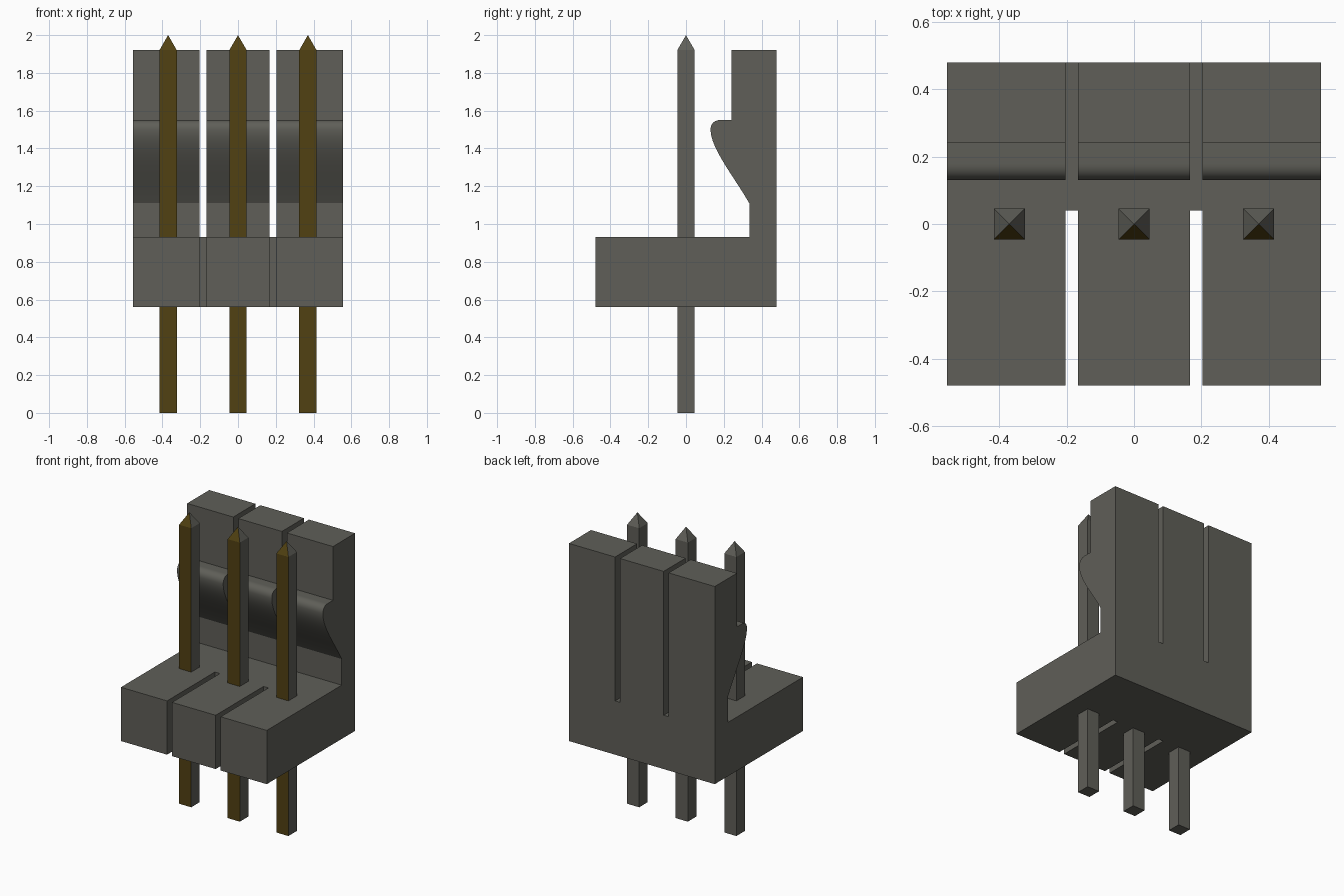
import bpy, bmesh, math
from mathutils import Vector

if "Cube" in bpy.data.objects:
    bpy.data.objects.remove(bpy.data.objects["Cube"])

def material(name, rgb):
    m = bpy.data.materials.new(name)
    m.diffuse_color = (*rgb, 1)
    m.use_nodes = True
    m.node_tree.nodes["Principled BSDF"].inputs["Base Color"].default_value = m.diffuse_color
    return m

grey = material("warm_grey", (0.115, 0.114, 0.098))
bronze = material("dark_bronze", (0.083, 0.053, 0.006))

def make_object(name, bm, mats):
    bmesh.ops.recalc_face_normals(bm, faces=bm.faces)
    me = bpy.data.meshes.new(name)
    bm.to_mesh(me)
    bm.free()
    for m in mats:
        me.materials.append(m)
    ob = bpy.data.objects.new(name, me)
    bpy.context.collection.objects.link(ob)
    return ob

def bezier(p0, p1, p2, p3, n):
    out = []
    for i in range(n + 1):
        t = i / n
        s = 1 - t
        out.append(tuple(s**3*a + 3*s*s*t*b + 3*s*t*t*c + t**3*d
                         for a, b, c, d in zip(p0, p1, p2, p3)))
    return out

def box(bm, lo, hi):
    ret = bmesh.ops.create_cube(bm, size=1)
    for v in ret["verts"]:
        v.co = Vector([(a + b) / 2 + c * (b - a) for a, b, c in zip(lo, hi, v.co)])
    return ret["verts"]

PITCH, HALF_W = 0.37, 0.555

# Housing: L-shaped side profile with a latch hook, extruded along x
ramp = bezier((0.335, 1.11), (0.255, 1.25), (0.13, 1.4), (0.13, 1.5), 16)
nose = bezier((0.13, 1.5), (0.13, 1.53), (0.15, 1.55), (0.18, 1.55), 10)
profile = [(-0.48, 0.56), (-0.48, 0.93), (0.335, 0.93)] + ramp + nose[1:] + [
    (0.24, 1.55), (0.24, 1.92), (0.48, 1.92), (0.48, 0.56)]
bm = bmesh.new()
face = bm.faces.new([bm.verts.new((-HALF_W, y, z)) for y, z in profile])
ext = bmesh.ops.extrude_face_region(bm, geom=[face])
bmesh.ops.translate(bm, vec=(2 * HALF_W, 0, 0),
                    verts=[g for g in ext["geom"] if isinstance(g, bmesh.types.BMVert)])
housing = make_object("housing", bm, [grey])

# Slots between the positions: through the base front and through the back wall
bm = bmesh.new()
for sx in (-1, 1):
    c = sx * PITCH / 2
    box(bm, (c - 0.019, -0.6, 0.4), (c + 0.019, 0.04, 1.0))
    box(bm, (c - 0.019, 0.06, 0.93), (c + 0.019, 0.6, 2.1))
cutter = make_object("slot_cutter", bm, [grey])
cutter.hide_render = True

bpy.context.view_layer.objects.active = housing
housing.select_set(True)
mod = housing.modifiers.new("slots", "BOOLEAN")
mod.operation = "DIFFERENCE"
mod.solver = "EXACT"
mod.object = cutter
bpy.ops.object.modifier_apply(modifier=mod.name)
bpy.data.objects.remove(cutter)
bpy.ops.object.shade_smooth_by_angle(angle=math.radians(20))

# Square pins with pyramid tips; only the front-facing sides are bronze
for i, side in enumerate(("left", "middle", "right")):
    x, r = (i - 1) * PITCH, 0.046
    bm = bmesh.new()
    verts = box(bm, (x - r, -r, 0), (x + r, r, 1.92))
    top = next(f for f in bm.faces if all(v.co.z > 1.9 for v in f.verts))
    bmesh.ops.poke(bm, faces=[top])
    max(bm.verts, key=lambda v: (v.co.z, -len(v.link_edges) * 0)).co.z += 0
    tip = min((v for v in bm.verts if v.co.z > 1.9),
              key=lambda v: (v.co.xy - Vector((x, 0))).length)
    tip.co.z = 2.0
    bmesh.ops.recalc_face_normals(bm, faces=bm.faces)
    bm.normal_update()
    for f in bm.faces:
        f.material_index = 1 if f.normal.y < -0.5 else 0
    make_object(side + "_pin", bm, [grey, bronze])
